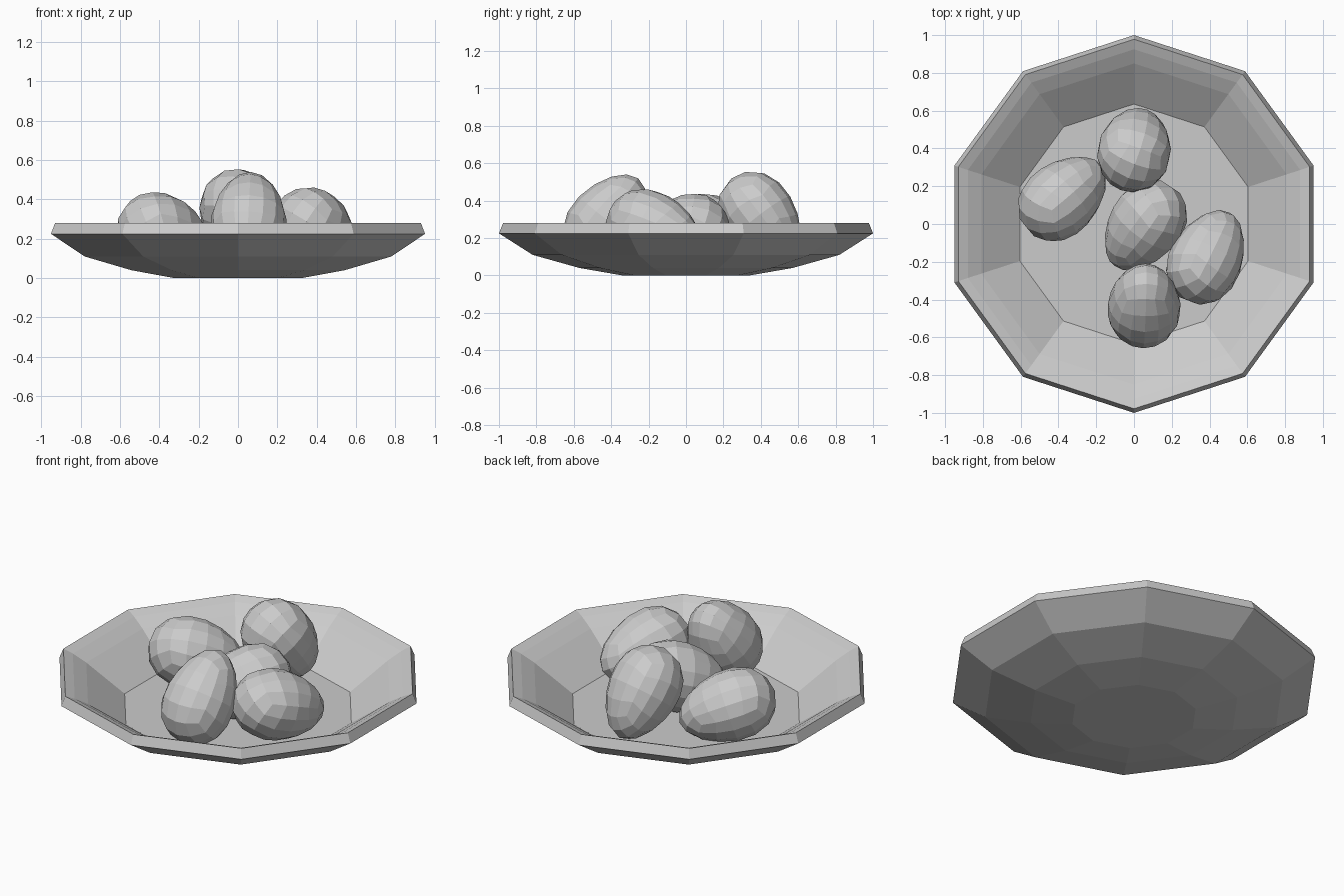
import bpy, bmesh, math
from mathutils import Vector

cube = bpy.data.objects.get("Cube")
if cube:
    bpy.data.objects.remove(cube, do_unlink=True)


def make_material(name, color):
    mat = bpy.data.materials.new(name)
    mat.use_nodes = True
    mat.diffuse_color = color
    mat.node_tree.nodes["Principled BSDF"].inputs["Base Color"].default_value = color
    return mat


GREY = make_material("plain grey", (0.6, 0.6, 0.6, 1))


def finish(bm, name):
    bmesh.ops.recalc_face_normals(bm, faces=bm.faces)
    mesh = bpy.data.meshes.new(name)
    bm.to_mesh(mesh)
    bm.free()
    mesh.materials.append(GREY)
    obj = bpy.data.objects.new(name, mesh)
    bpy.context.collection.objects.link(obj)
    return obj


# Ten-sided bowl: outside from the base up, over the rim, down to the floor
def make_bowl(sides=10):
    profile = [(0.34, 0), (0.57, 0.04), (0.82, 0.11), (1.0, 0.225), (0.978, 0.28),
               (0.925, 0.258), (0.85, 0.215), (0.635, 0.06)]
    bm = bmesh.new()
    rings = []
    for radius, z in profile:
        angles = [math.tau * i / sides for i in range(sides)]
        rings.append([bm.verts.new((radius * math.sin(a), radius * math.cos(a), z)) for a in angles])
    for low, high in zip(rings, rings[1:]):
        for i in range(sides):
            j = (i + 1) % sides
            bm.faces.new((low[i], low[j], high[j], high[i]))
    bm.faces.new(rings[0])
    bm.faces.new(rings[-1])
    finish(bm, "bowl")


# Faceted egg from a rounded cube, tapered towards its narrow end
def make_egg(name, center, narrow_dir, half_length=0.27, radius=0.192, taper=0.18):
    bm = bmesh.new()
    bmesh.ops.create_cube(bm, size=2)
    bmesh.ops.subdivide_edges(bm, edges=bm.edges[:], cuts=3, use_grid_fill=True)
    turn = Vector((0, 0, 1)).rotation_difference(Vector(narrow_dir))
    for v in bm.verts:
        p = Vector([math.tan(c * math.pi / 4) for c in v.co]).normalized()
        width = radius * (1 - taper * p.z)
        v.co = turn @ Vector((p.x * width, p.y * width, p.z * half_length)) + Vector(center)
    finish(bm, name)


make_bowl()
make_egg("left_egg", (0.39, -0.17, 0.25), (0.42, 0.85, -0.3))
make_egg("right_egg", (-0.37, 0.145, 0.225), (0.72, 0.62, -0.3))
make_egg("middle_egg", (0.05, -0.015, 0.225), (-0.55, -0.75, -0.3))
make_egg("front_egg", (0.055, -0.42, 0.305), (0.04, 0.6, 0.78))
make_egg("back_egg", (0.005, 0.405, 0.305), (0.12, 0.6, -0.78))
